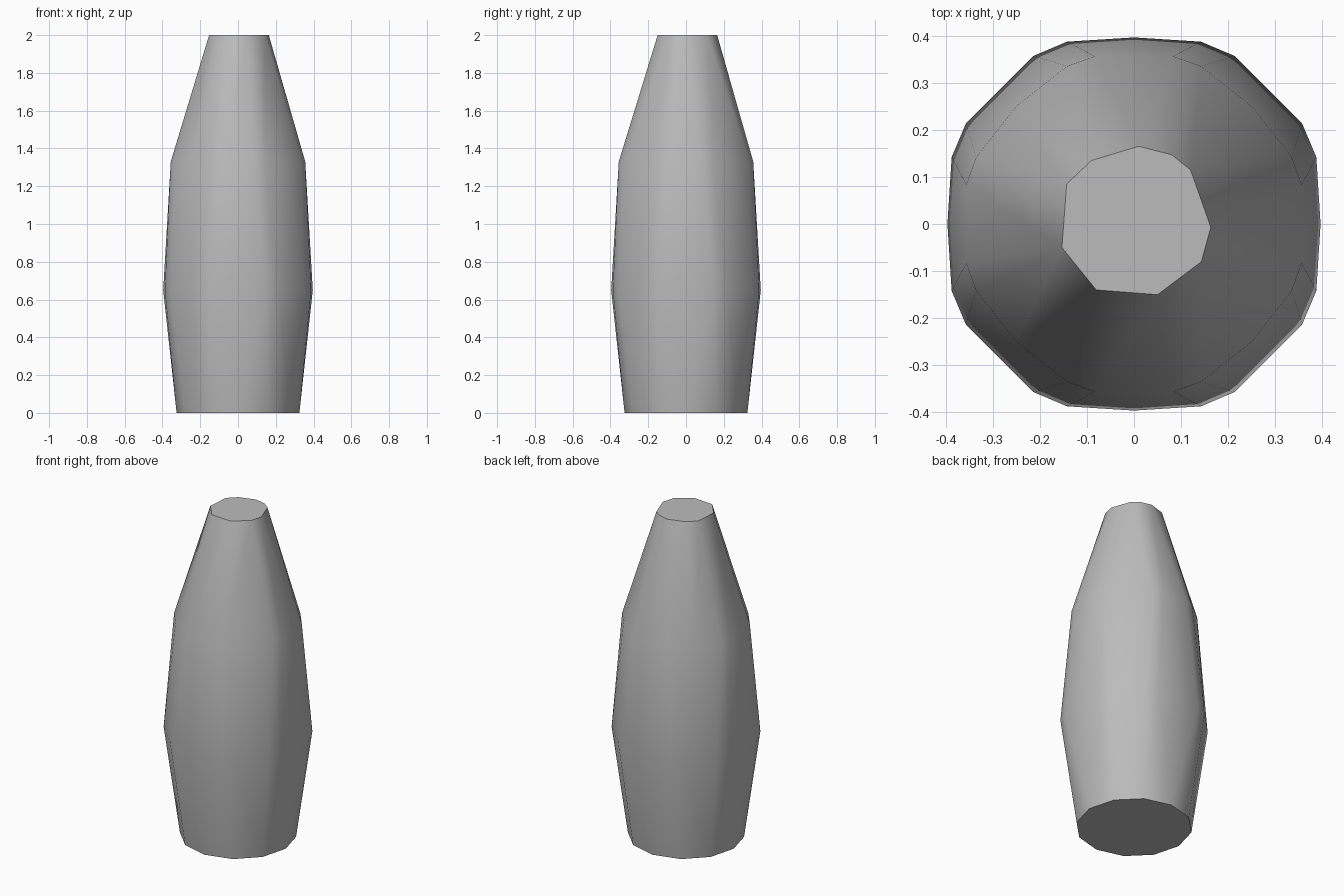
import bpy
import bmesh
from math import radians, cos, sin

cube = bpy.data.objects.get("Cube")
if cube:
    bpy.data.objects.remove(cube, do_unlink=True)

grey = bpy.data.materials.new("plain_grey")
grey.use_nodes = True
colour = (0.5, 0.5, 0.5, 1)
grey.diffuse_color = colour
grey.node_tree.nodes["Principled BSDF"].inputs["Base Color"].default_value = colour

bm = bmesh.new()


def ring(points, z):
    """Add one horizontal ring of corner points."""
    for x, y in points:
        bm.verts.new((x, y, z))


def fourfold(points):
    """Repeat points of one quarter around the axis."""
    for x, y in points:
        yield from ((x, y), (-y, x), (-x, -y), (y, -x))


# Faceted rings: base, belly, shoulder and flat tip
ring([(0.325 * cos(radians(a)), 0.325 * sin(radians(a))) for a in range(0, 360, 30)], 0)
ring(fourfold([(0.396, 0), (0.387, 0.142), (0.357, 0.213), (0.213, 0.357), (0.142, 0.387)]), 0.65)
ring(fourfold([(0.356, 0.083), (0.335, 0.142), (0.25, 0.25), (0.142, 0.335), (0.083, 0.356)]), 1.33)
ring([(0.01, 0.165), (0.08, 0.147), (0.12, 0.115), (0.163, -0.007), (0.143, -0.08),
      (0.05, -0.15), (-0.08, -0.14), (-0.153, -0.05), (-0.143, 0.085), (-0.09, 0.135)], 2)

# Skin the rings as one convex body and merge the flat caps
hull = bmesh.ops.convex_hull(bm, input=bm.verts)
loose = {g for g in hull["geom_interior"] + hull["geom_unused"] if isinstance(g, bmesh.types.BMVert)}
bmesh.ops.delete(bm, geom=list(loose), context="VERTS")
bmesh.ops.dissolve_limit(bm, angle_limit=radians(0.5), verts=bm.verts, edges=bm.edges)
bmesh.ops.recalc_face_normals(bm, faces=bm.faces)

mesh = bpy.data.meshes.new("tapered_body")
bm.to_mesh(mesh)
bm.free()
mesh.materials.append(grey)
body = bpy.data.objects.new("tapered_body", mesh)
bpy.context.collection.objects.link(body)

# Smooth sides, crisp cap edges
bpy.ops.object.select_all(action="DESELECT")
body.select_set(True)
bpy.context.view_layer.objects.active = body
bpy.ops.object.shade_smooth_by_angle(angle=radians(40))
